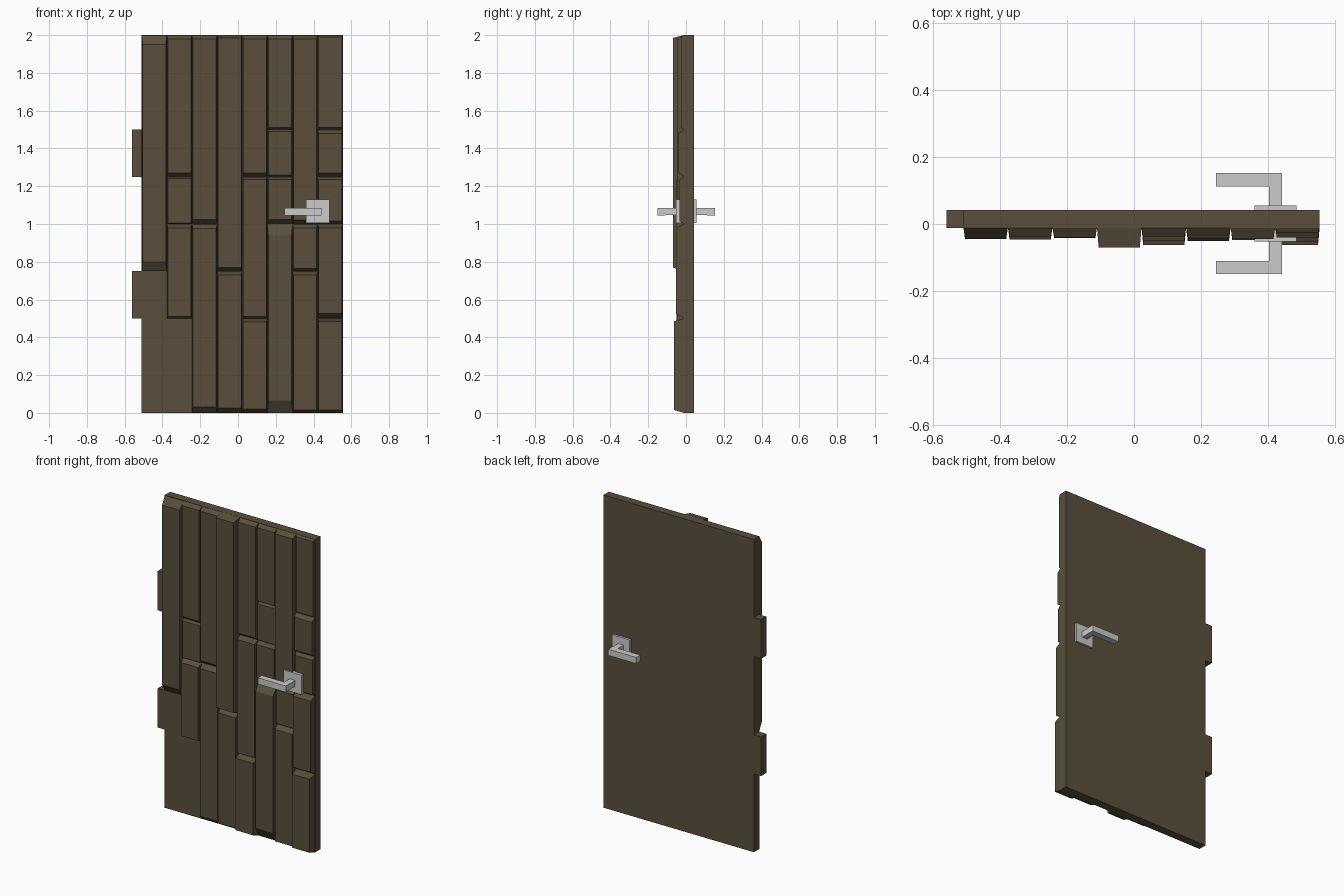
import bpy
import bmesh

cube = bpy.data.objects.get("Cube")
if cube:
    bpy.data.objects.remove(cube, do_unlink=True)


def material(name, colour):
    m = bpy.data.materials.new(name)
    m.use_nodes = True
    m.diffuse_color = colour
    m.node_tree.nodes["Principled BSDF"].inputs["Base Color"].default_value = colour
    return m


wood = material("dark wood", (0.10, 0.078, 0.045, 1))
metal = material("light metal", (0.6, 0.6, 0.6, 1))


def add_object(name, bm, mat):
    bmesh.ops.recalc_face_normals(bm, faces=bm.faces)
    mesh = bpy.data.meshes.new(name)
    bm.to_mesh(mesh)
    bm.free()
    mesh.materials.append(mat)
    obj = bpy.data.objects.new(name, mesh)
    bpy.context.collection.objects.link(obj)


def add_block(bm, xs, ys, zs, side=0, top=0, bottom=0):
    """Box whose front (-y) face is inset at the sides, top and bottom."""
    (x0, x1), (y0, y1), (z0, z1) = xs, ys, zs
    front = [(x0 + side, z0 + bottom), (x1 - side, z0 + bottom),
             (x1 - side, z1 - top), (x0 + side, z1 - top)]
    back = [(x0, z0), (x1, z0), (x1, z1), (x0, z1)]
    f = [bm.verts.new((x, y0, z)) for x, z in front]
    b = [bm.verts.new((x, y1, z)) for x, z in back]
    bm.faces.new(f)
    bm.faces.new(b[::-1])
    for i in range(4):
        j = (i + 1) % 4
        bm.faces.new((f[i], b[i], b[j], f[j]))


def block(name, mat, *args):
    bm = bmesh.new()
    add_block(bm, *args)
    add_object(name, bm, mat)


# Door slab and hinge tabs
BACK, FACE = 0.042, -0.012
block("door_slab", wood, (-0.51, 0.555), (FACE, BACK), (0, 2))
for name, z in (("lower_hinge_tab", 0.5), ("upper_hinge_tab", 1.25)):
    block(name, wood, (-0.56, -0.505), (FACE, BACK - 0.0005), (z, z + 0.25))

# Planks per column, top down: (bottom height, front depth, top slope, bottom slope)
columns = [
    [(0.75, 0.045, 0.05, 0.05)],
    [(1.25, 0.037, 0.02, 0.02), (1.0, 0.03, 0.01, 0.005), (0.5, 0.047, 0.02, 0.01)],
    [(1.0, 0.04, 0.02, 0.025), (0, 0.042, 0.025, 0.03)],
    [(0.75, 0.07, 0.015, 0.02), (0, 0.05, 0.02, 0.025)],
    [(1.25, 0.037, 0.02, 0.02), (0.5, 0.05, 0.015, 0.01), (0, 0.063, 0.02, 0.02)],
    [(1.5, 0.035, 0.02, 0.012), (1.25, 0.03, 0.01, 0.01),
     (1.0, 0.042, 0.015, 0.025), (0, 0.051, 0.06, 0.065)],
    [(1.0, 0.045, 0.02, 0.02), (0.75, 0.038, 0.02, 0.015), (0, 0.048, 0.02, 0.015)],
    [(1.5, 0.026, 0.01, 0.01), (1.25, 0.04, 0.02, 0.02),
     (1.0, 0.035, 0.015, 0.015), (0.5, 0.053, 0.02, 0.025), (0, 0.063, 0.015, 0.015)],
]
width = 1.065 / len(columns)
for c, planks in enumerate(columns):
    bm = bmesh.new()
    x = -0.51 + c * width
    top = 2
    for bottom, depth, slope_top, slope_bottom in planks:
        add_block(bm, (x, x + width), (-depth, FACE + 0.002), (bottom, top),
                  0.005, slope_top, slope_bottom)
        top = bottom
    add_object(f"plank_column_{c + 1}", bm, wood)

# Handles on both sides: square plate, stem and lever
for side, plate, stem, lever in (
        ("front", (-0.053, -0.015), (-0.12, -0.05), (-0.15, -0.11)),
        ("back", (0.04, 0.055), (0.05, 0.12), (0.112, 0.153))):
    block(side + "_handle_plate", metal, (0.36, 0.485), plate, (1.005, 1.13))
    block(side + "_handle_stem", metal, (0.404, 0.442), stem, (1.047, 1.085))
    block(side + "_handle_lever", metal, (0.245, 0.443), lever, (1.046, 1.086))
